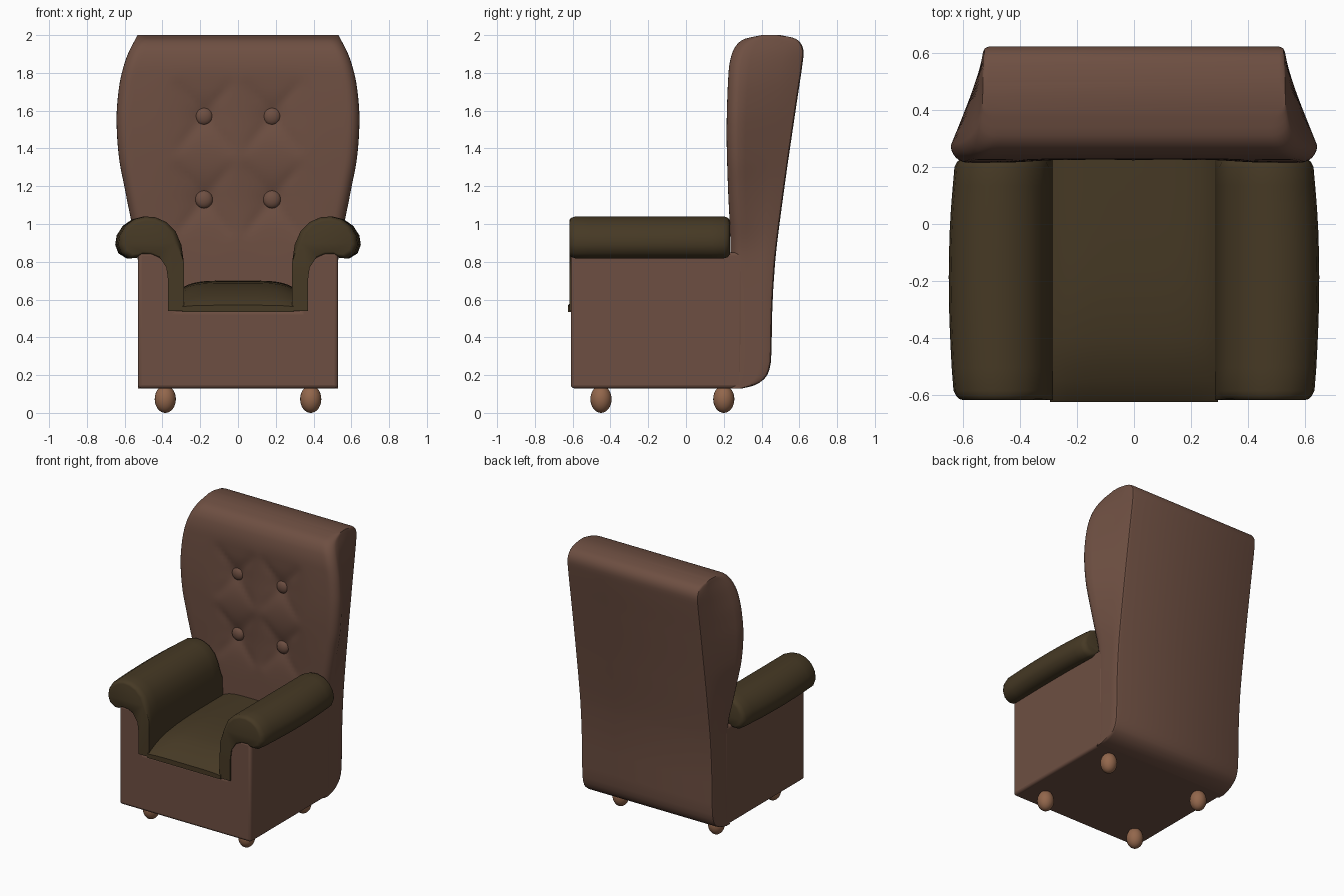
import bpy, bmesh, math

if "Cube" in bpy.data.objects:
    bpy.data.objects.remove(bpy.data.objects["Cube"])


def material(name, rgb):
    m = bpy.data.materials.new(name)
    m.diffuse_color = (*rgb, 1)
    m.use_nodes = True
    m.node_tree.nodes["Principled BSDF"].inputs["Base Color"].default_value = m.diffuse_color
    return m


BROWN = material("brown leather", (0.155, 0.078, 0.054))
OLIVE = material("dark olive fabric", (0.061, 0.041, 0.018))
WOOD = material("light wood", (0.29, 0.135, 0.072))


def curve(points, t):
    """Smooth interpolation through (t, value) pairs."""
    n = len(points)

    def slope(i):
        a, b = points[max(i - 1, 0)], points[min(i + 1, n - 1)]
        return (b[1] - a[1]) / (b[0] - a[0])
    for i in range(n - 1):
        (t0, v0), (t1, v1) = points[i], points[i + 1]
        if t <= t1:
            h = t1 - t0
            u = (t - t0) / h
            return ((2*u**3 - 3*u*u + 1) * v0 + (u**3 - 2*u*u + u) * h * slope(i)
                    + (3*u*u - 2*u**3) * v1 + (u**3 - u*u) * h * slope(i + 1))
    return points[-1][1]


def finish(bm, name, mat, angle=40):
    bmesh.ops.recalc_face_normals(bm, faces=bm.faces[:])
    me = bpy.data.meshes.new(name)
    bm.to_mesh(me)
    bm.free()
    ob = bpy.data.objects.new(name, me)
    bpy.context.collection.objects.link(ob)
    me.materials.append(mat)
    bpy.ops.object.select_all(action='DESELECT')
    ob.select_set(True)
    bpy.context.view_layer.objects.active = ob
    bpy.ops.object.shade_smooth_by_angle(angle=math.radians(angle))
    return ob


def loft(name, rings, mat, angle=40):
    """Skin a list of closed rings and cap both ends."""
    bm = bmesh.new()
    vs = [[bm.verts.new(p) for p in r] for r in rings]
    n = len(rings[0])
    for a, b in zip(vs, vs[1:]):
        for i in range(n):
            j = (i + 1) % n
            bm.faces.new((a[i], a[j], b[j], b[i]))
    bm.faces.new(vs[0])
    bm.faces.new(vs[-1])
    return finish(bm, name, mat, angle)


def ellipsoid(name, loc, size, mat):
    bm = bmesh.new()
    bmesh.ops.create_uvsphere(bm, u_segments=24, v_segments=16, radius=1)
    for v in bm.verts:
        v.co = [c * s + l for c, s, l in zip(v.co, size, loc)]
    return finish(bm, name, mat, 180)


# Base: U-shaped front profile (seat box with two side panels)
U = [(-.53, .13), (.53, .13), (.53, .85), (.33, .85), (.33, .54),
     (-.33, .54), (-.33, .85), (-.53, .85)]
base = loft("base", [[(x, y, z) for x, z in U] for y in (-.61, .30)], BROWN)
bev = base.modifiers.new("soft edges", 'BEVEL')
bev.width, bev.segments = .018, 3

# Backrest: lofted upwards, flared wings, tufted front
REAR = [(.13, .30), (.145, .36), (.18, .415), (.23, .442), (.30, .452), (.5, .455), (.8, .472),
        (1.2, .522), (1.6, .580), (1.85, .617), (1.92, .622), (1.96, .605), (1.985, .57), (2.0, .50)]
FRONT = [(.13, .24), (.9, .235), (1.2, .222), (1.5, .215), (1.8, .225), (1.88, .237),
         (1.94, .262), (1.98, .31), (2.0, .40)]
WING = [(.13, .53), (.8, .53), (.9, .54), (1.03, .568), (1.2, .602), (1.35, .63), (1.55, .643),
        (1.7, .633), (1.8, .615), (1.9, .583), (2.0, .532)]
BUTTONS = [(sx * .18, z) for sx in (-1, 1) for z in (1.13, 1.57)]


def dent(x, z):
    d = sum(.05 * math.exp(-math.hypot(x - bx, z - bz) / .085) for bx, bz in BUTTONS)
    for bx, bz in BUTTONS:      # diagonal pleats running out of each button
        for sx in (-1, 1):
            for sz in (-1, 1):
                u = (sx * (x - bx) + sz * 1.25 * (z - bz)) / 1.6
                w = (sx * 1.25 * (x - bx) - sz * (z - bz)) / 1.6
                if 0 < u < .26:
                    d += .012 * math.exp(-abs(w) / .03) * math.sin(math.pi * u / .26)
    fade = max(0, min(1, (1.9 - z) / .15, (.5 - abs(x)) / .15))
    return d * fade


levels = [.13, .137, .145, .16, .18, .2, .23, .27, .35, .5, .65, .8]
levels += [.85 + .025 * i for i in range(42)]
levels += [1.9, 1.92, 1.94, 1.955, 1.97, 1.98, 1.988, 1.995, 2.0]
rings = []
for z in levels:
    yf, yb, w = curve(FRONT, z), curve(REAR, z), curve(WING, z)
    r = min(.06, .25 * (yb - yf))
    k = min(.02, .2 * (yb - yf))
    side = [(w - r + r * math.sin(a), yf + r - r * math.cos(a))
            for a in (math.pi / 2 * i / 6 for i in range(1, 7))]
    side += [(w + (.53 - w) * t, yf + r + (yb - k - yf - r) * t) for t in (.15, .4, .7, 1)]
    side += [(.53 - k * .3, yb - k * .3), (.53 - k, yb)]
    N = 48
    ring = []
    for i in range(N + 1):
        x = (w - r) * (2 * i / N - 1)
        ring.append((x, yf + dent(x, z), z))
    ring += [(x, y, z) for x, y in side]
    ring += [(-x, y, z) for x, y in reversed(side)]
    rings.append(ring)
loft("backrest", rings, BROWN)

# Tuft buttons
for x, z in BUTTONS:
    ellipsoid("button", (x, .262, z), (.047, .028, .047), BROWN)

# Rolled arms, bulging outward along their length
ARM = [(.285, .54), (.285, .7), (.287, .8), (.30, .89), (.33, .96), (.38, 1.01), (.44, 1.035),
       (.50, 1.04), (.56, 1.025), (.61, .99), (.642, .94), (.65, .89), (.633, .845), (.59, .818),
       (.55, .82), (.52, .835), (.46, .832), (.41, .81), (.38, .77), (.37, .7), (.37, .54)]
BULGE = [(-.62, .93), (-.5, .965), (-.25, 1.0), (0, .985), (.23, .92)]
for s in (-1, 1):
    rings = []
    ends = [(-.618, .028), (-.614, .016), (-.603, .007), (-.585, 0)]
    steps = ends + [(-.585 + .08 * i, 0) for i in range(1, 10)]
    steps += [(.2, 0), (.218, .007), (.227, .016), (.232, .028)]
    for y, inset in steps:
        b = curve(BULGE, y)
        ring = []
        for x, z in ARM:
            if x > .37:
                x = .37 + (x - .37) * b
            if z > .8 and inset:     # round the roll's ends
                f = 1 - inset / .14
                x, z = .48 + (x - .48) * f, .93 + (z - .93) * f
                x = max(x, .285)
            ring.append((s * x, y, z))
        rings.append(ring)
    loft("left_arm" if s < 0 else "right_arm", rings, OLIVE)

# Seat cushion: crowned top that rolls down to the front edge
TOP = [(-.625, .57), (-.60, .59), (-.55, .62), (-.45, .66), (-.3, .687), (-.1, .698), (.24, .70)]
rings = []
for y in [-.625, -.615, -.60, -.575, -.55, -.5, -.45, -.4, -.3, -.2, -.1, 0, .12, .24]:
    h = curve(TOP, y) - .535
    ring = [(-.295, y, .535), (.295, y, .535)]
    for i in range(21):
        u = 1 - i / 10
        ring.append((.295 * u, y, .535 + h * (1 - .22 * abs(u) ** 5)))
    rings.append(ring)
loft("seat_cushion", rings, OLIVE)

# Egg-shaped feet
for x in (-.385, .385):
    for y in (-.45, .2):
        ellipsoid("foot", (x, y, .073), (.056, .056, .073), WOOD)
